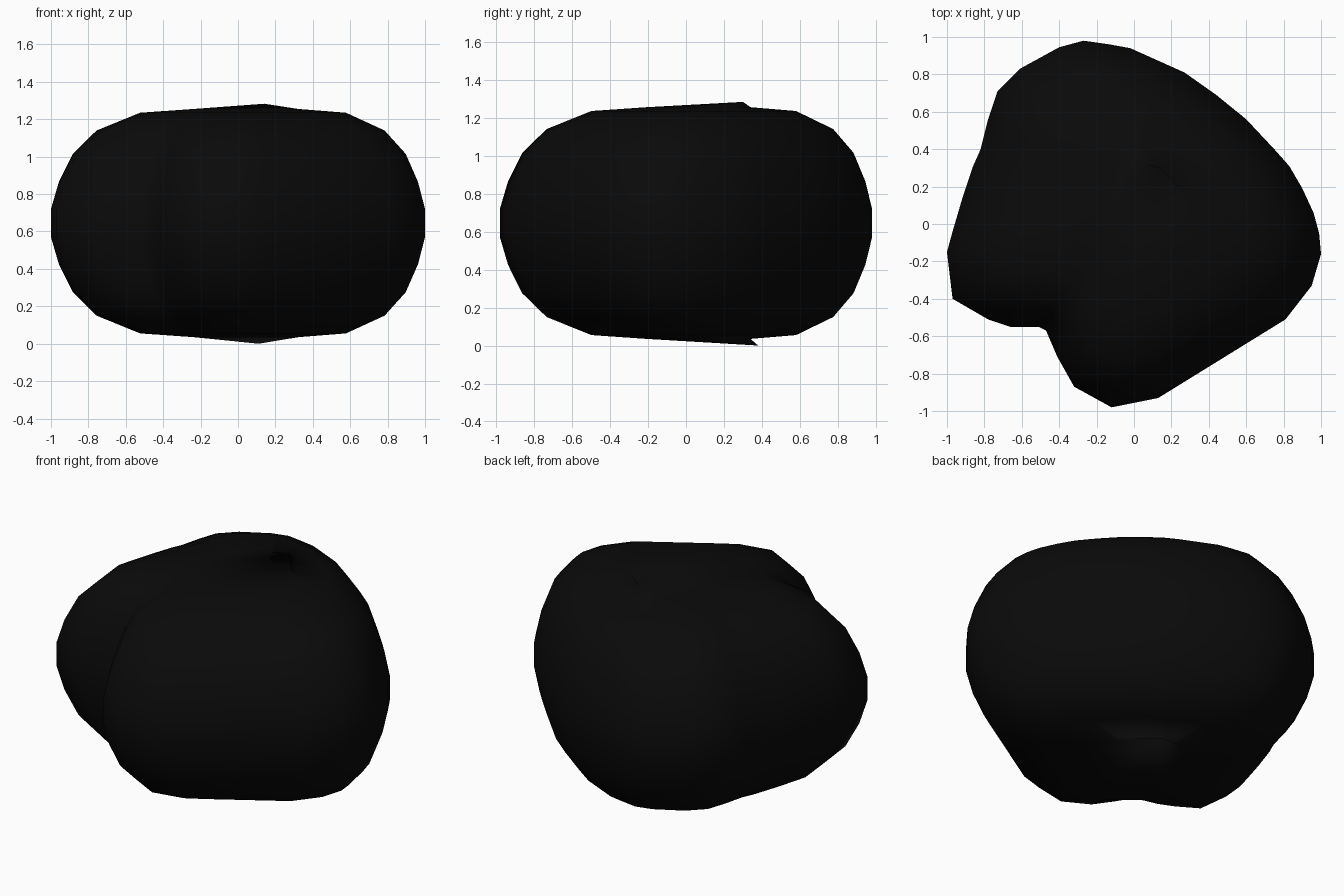
import bpy, bmesh

if "Cube" in bpy.data.objects:
    bpy.data.objects.remove(bpy.data.objects["Cube"])

# plan outline of the boulder, clockwise from the back
OUTLINE = [(-.27, .98), (-.13, .96), (-.02, .94), (.27, .81), (.44, .69), (.60, .56),
           (.75, .40), (.83, .31), (.90, .19), (.96, .06), (.99, -.05), (1.0, -.16),
           (.95, -.33), (.81, -.51), (.47, -.72), (.13, -.93), (-.12, -.98), (-.32, -.87),
           (-.41, -.71), (-.47, -.57), (-.51, -.55), (-.66, -.55), (-.78, -.51),
           (-.97, -.40), (-1.0, -.15), (-.97, -.04), (-.92, .13), (-.86, .31),
           (-.82, .40), (-.78, .56), (-.73, .71), (-.61, .83), (-.40, .945)]
NOTCH = range(18, 23)          # inward dent at the front left
A, B = OUTLINE[17], OUTLINE[23]

# rounded side profile: (scale, height from the middle, dent fill)
PROFILE = [(1.0, .075, 0), (.96, .22, 0), (.89, .37, .05), (.77, .495, .3),
           (.55, .59, .85), (.28, .61, 1)]
MID = .645


def ring(bm, scale, z, fill):
    verts = []
    for i, (x, y) in enumerate(OUTLINE):
        if i in NOTCH:
            t = (i - 17) / 6
            x += (A[0] + (B[0] - A[0]) * t - x) * fill
            y += (A[1] + (B[1] - A[1]) * t - y) * fill
        verts.append(bm.verts.new((x * scale + .06 * (1 - scale),
                                   y * scale + .09 * (1 - scale), z)))
    return verts


# boulder body: stacked rings closed by a shallow crown and base
bm = bmesh.new()
rings = [ring(bm, s, MID - h, f) for s, h, f in reversed(PROFILE)]
rings += [ring(bm, s, MID + h, f) for s, h, f in PROFILE]
n = len(OUTLINE)
for lo, hi in zip(rings, rings[1:]):
    for i in range(n):
        j = (i + 1) % n
        bm.faces.new((lo[i], lo[j], hi[j], hi[i]))
for loop, tip in ((rings[0], (.11, .38, 0)), (rings[-1], (.14, .30, 1.283))):
    v = bm.verts.new(tip)
    for i in range(n):
        bm.faces.new((loop[i], loop[(i + 1) % n], v))
bmesh.ops.recalc_face_normals(bm, faces=bm.faces)
for f in bm.faces:
    f.smooth = True
mesh = bpy.data.meshes.new("boulder")
bm.to_mesh(mesh)
bm.free()
boulder = bpy.data.objects.new("boulder", mesh)
bpy.context.collection.objects.link(boulder)

# near-black stone
stone = bpy.data.materials.new("black_stone")
stone.diffuse_color = (.003, .003, .003, 1)
stone.use_nodes = True
stone.node_tree.nodes["Principled BSDF"].inputs["Base Color"].default_value = stone.diffuse_color
mesh.materials.append(stone)
